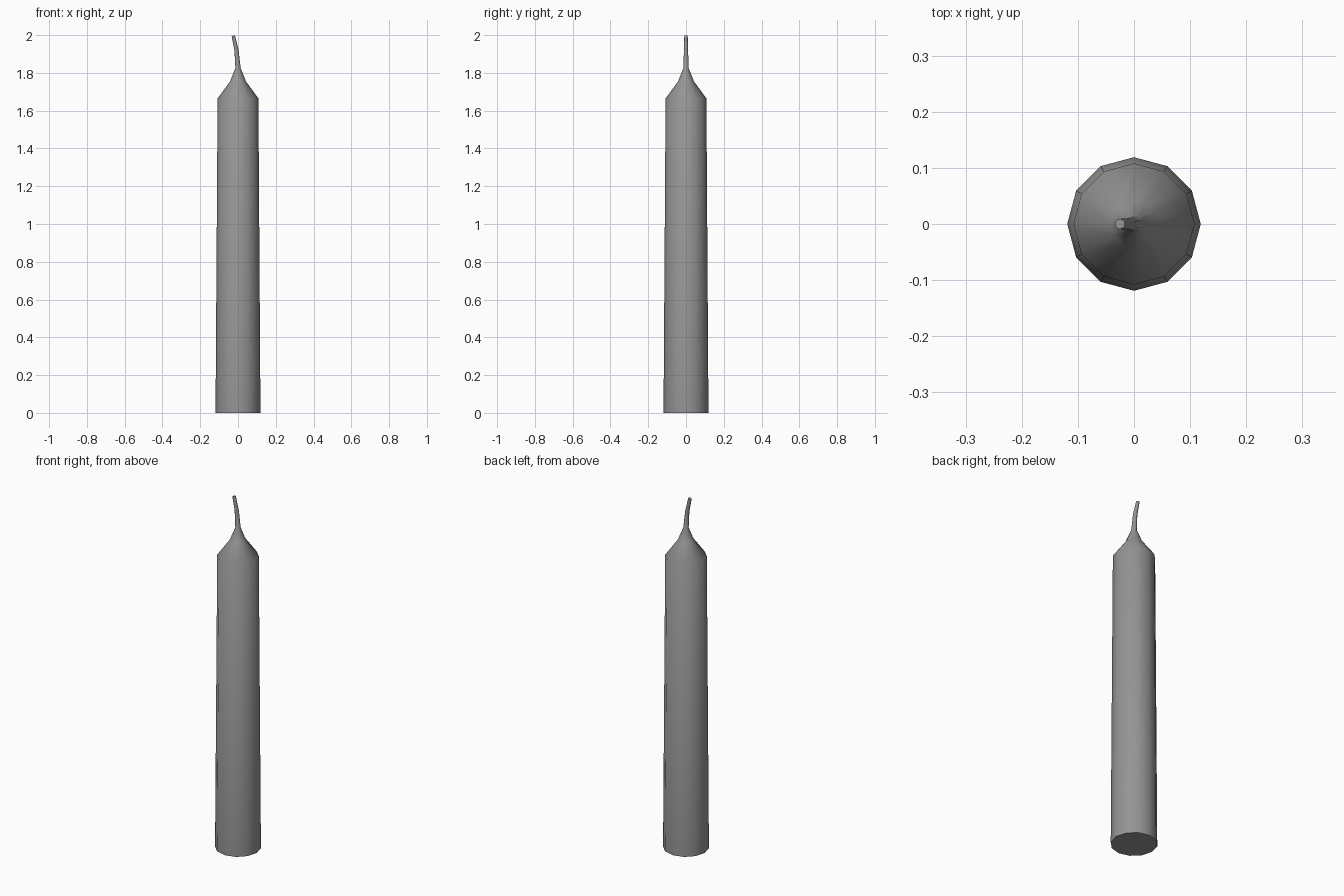
import bpy, bmesh, math
from mathutils import Vector

cube = bpy.data.objects.get("Cube")
if cube:
    bpy.data.objects.remove(cube, do_unlink=True)

SIDES = 12

grey = bpy.data.materials.new("wax_grey")
grey.use_nodes = True
colour = (0.3, 0.3, 0.3, 1)
grey.diffuse_color = colour
grey.node_tree.nodes["Principled BSDF"].inputs["Base Color"].default_value = colour


def add_ring(bm, x, z, radius, tilt):
    """Ring of vertices round (x, 0, z), leaning towards -x by tilt radians."""
    ring = []
    for i in range(SIDES):
        a = math.tau * i / SIDES
        u = radius * math.cos(a)
        ring.append(bm.verts.new(Vector((x + u * math.cos(tilt),
                                         radius * math.sin(a),
                                         z + u * math.sin(tilt)))))
    return ring


def loft(name, sections):
    bm = bmesh.new()
    rings = [add_ring(bm, *s) for s in sections]
    for low, high in zip(rings, rings[1:]):
        for i in range(SIDES):
            j = (i + 1) % SIDES
            bm.faces.new((low[i], low[j], high[j], high[i]))
    bm.faces.new(rings[0][::-1])
    bm.faces.new(rings[-1])
    mesh = bpy.data.meshes.new(name)
    bm.to_mesh(mesh)
    bm.free()
    mesh.materials.append(grey)
    obj = bpy.data.objects.new(name, mesh)
    bpy.context.collection.objects.link(obj)
    bpy.context.view_layer.objects.active = obj
    obj.select_set(True)
    bpy.ops.object.shade_smooth_by_angle(angle=math.radians(50))
    obj.select_set(False)


# Tapered body, sloping shoulder and bent wick in one skin: x, z, radius, tilt
loft("candle", [
    (0, 0, 0.119, 0),
    (0, 1.665, 0.108, 0),
    (0, 1.755, 0.042, 0),
    (0, 1.825, 0.014, 0),
    (-0.008, 1.92, 0.011, 0.13),
    (-0.025, 1.997, 0.009, 0.25),
])
